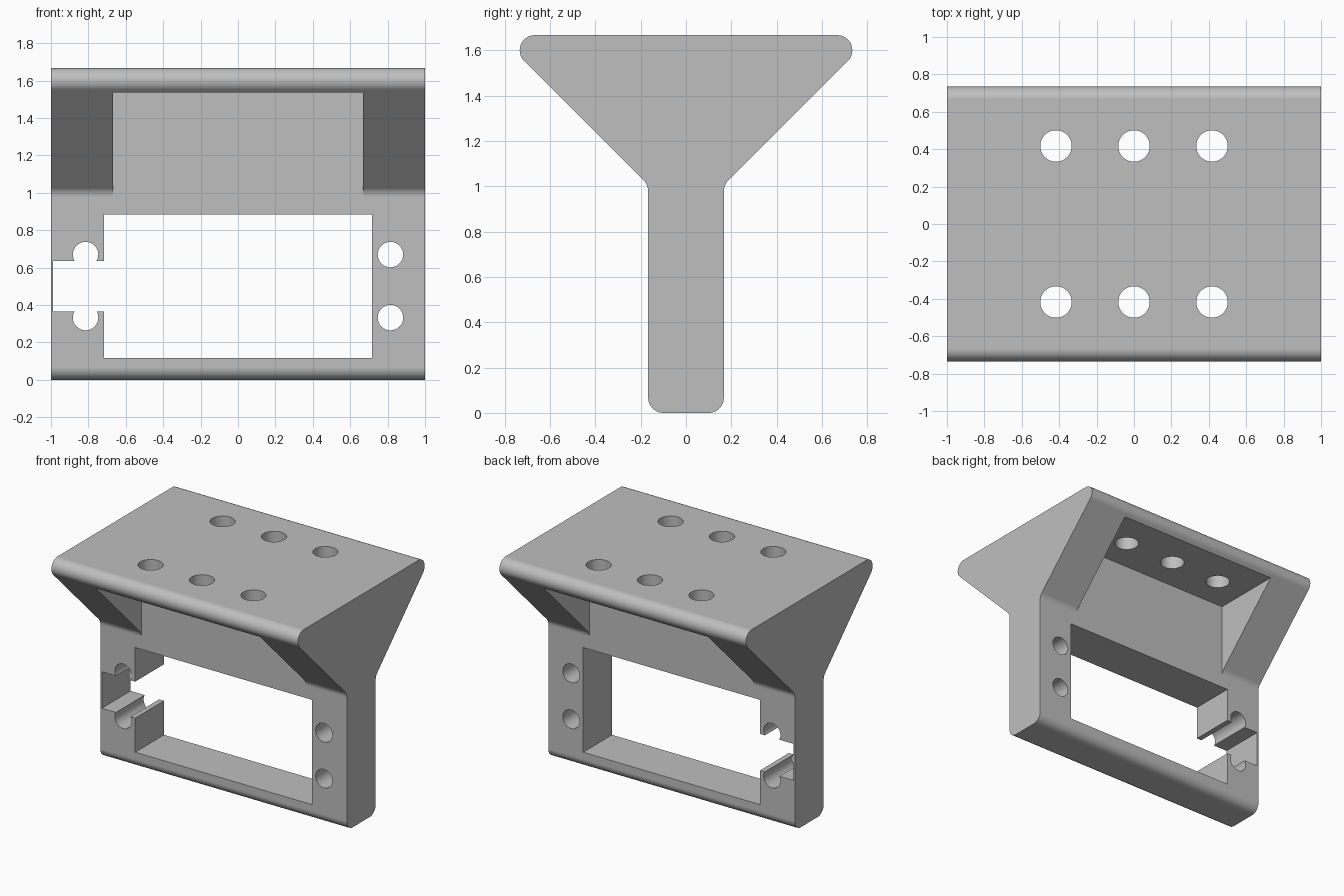
import bpy, bmesh, math
from mathutils import Matrix, Vector

if "Cube" in bpy.data.objects:
    bpy.data.objects.remove(bpy.data.objects["Cube"], do_unlink=True)

grey = bpy.data.materials.new("plain grey")
grey.use_nodes = True
colour = (0.52, 0.52, 0.52, 1)
grey.diffuse_color = colour
grey.node_tree.nodes["Principled BSDF"].inputs["Base Color"].default_value = colour


def make_object(name, bm):
    bmesh.ops.recalc_face_normals(bm, faces=bm.faces)
    mesh = bpy.data.meshes.new(name)
    bm.to_mesh(mesh)
    bm.free()
    mesh.materials.append(grey)
    obj = bpy.data.objects.new(name, mesh)
    bpy.context.collection.objects.link(obj)
    return obj


def arc(y, z, start, end, radius=0.067, steps=12):
    angles = [math.radians(start + (end - start) * i / steps) for i in range(steps + 1)]
    return [(y + radius * math.cos(a), z + radius * math.sin(a)) for a in angles]


def box(name, low, high):
    low, high = Vector(low), Vector(high)
    bm = bmesh.new()
    bmesh.ops.create_cube(bm, size=1, matrix=Matrix.Translation((low + high) / 2)
                          @ Matrix.Diagonal((*(high - low), 1)))
    return make_object(name, bm)


def drill(name, centre, radius, depth, along_y=False):
    bm = bmesh.new()
    turn = Matrix.Rotation(math.pi / 2, 4, "X") if along_y else Matrix.Identity(4)
    bmesh.ops.create_cone(bm, cap_ends=True, segments=48, radius1=radius, radius2=radius,
                          depth=depth, matrix=Matrix.Translation(centre) @ turn)
    return make_object(name, bm)


# Bracket body: rounded funnel-shaped side profile swept along x
half_wall, top = 0.167, 1.667
side = (arc(0.1, 0.067, -90, 0)
        + arc(half_wall + 0.067, 0.978, 180, 135)
        + arc(0.667, 1.6, -45, 90))
outline = side + [(-y, z) for y, z in reversed(side)]
bm = bmesh.new()
end = bm.faces.new([bm.verts.new((-1, y, z)) for y, z in outline])
swept = bmesh.ops.extrude_face_region(bm, geom=[end])["geom"]
bmesh.ops.translate(bm, vec=(2, 0, 0),
                    verts=[v for v in swept if isinstance(v, bmesh.types.BMVert)])
body = make_object("mounting_bracket", bm)

# Window, side cable slot, and pockets under both flanges
cutters = [box("window_cutter", (-0.717, -1, 0.117), (0.717, 1, 0.885)),
           box("cable_slot_cutter", (-0.988, -1, 0.367), (-0.6, 1, 0.635))]
for s in (-1, 1):
    near, far = sorted((s * half_wall, s))
    cutters.append(box("pocket_cutter", (-0.667, near, 0.978), (0.667, far, 1.536)))
    # Screw holes beside the window
    for z in (0.333, 0.67):
        cutters.append(drill("side_hole_cutter", (s * 0.815, 0, z), 0.068, 2, True))
    # Screw holes through the top plate
    for x in (-0.417, 0, 0.417):
        cutters.append(drill("top_hole_cutter", (x, s * 0.417, 1.6), 0.084, 0.5))

bpy.context.view_layer.objects.active = body
for cutter in cutters:
    cutter.hide_render = True
    cut = body.modifiers.new("cut", "BOOLEAN")
    cut.operation, cut.solver, cut.object = "DIFFERENCE", "EXACT", cutter
    bpy.ops.object.modifier_apply(modifier=cut.name)
    bpy.data.objects.remove(cutter, do_unlink=True)

# Smooth fillets and hole walls, crisp edges, flat planes
bpy.ops.object.select_all(action="DESELECT")
body.select_set(True)
bpy.ops.object.shade_smooth_by_angle(angle=math.radians(25))
weighted = body.modifiers.new("flat_planes", "WEIGHTED_NORMAL")
weighted.keep_sharp = True
